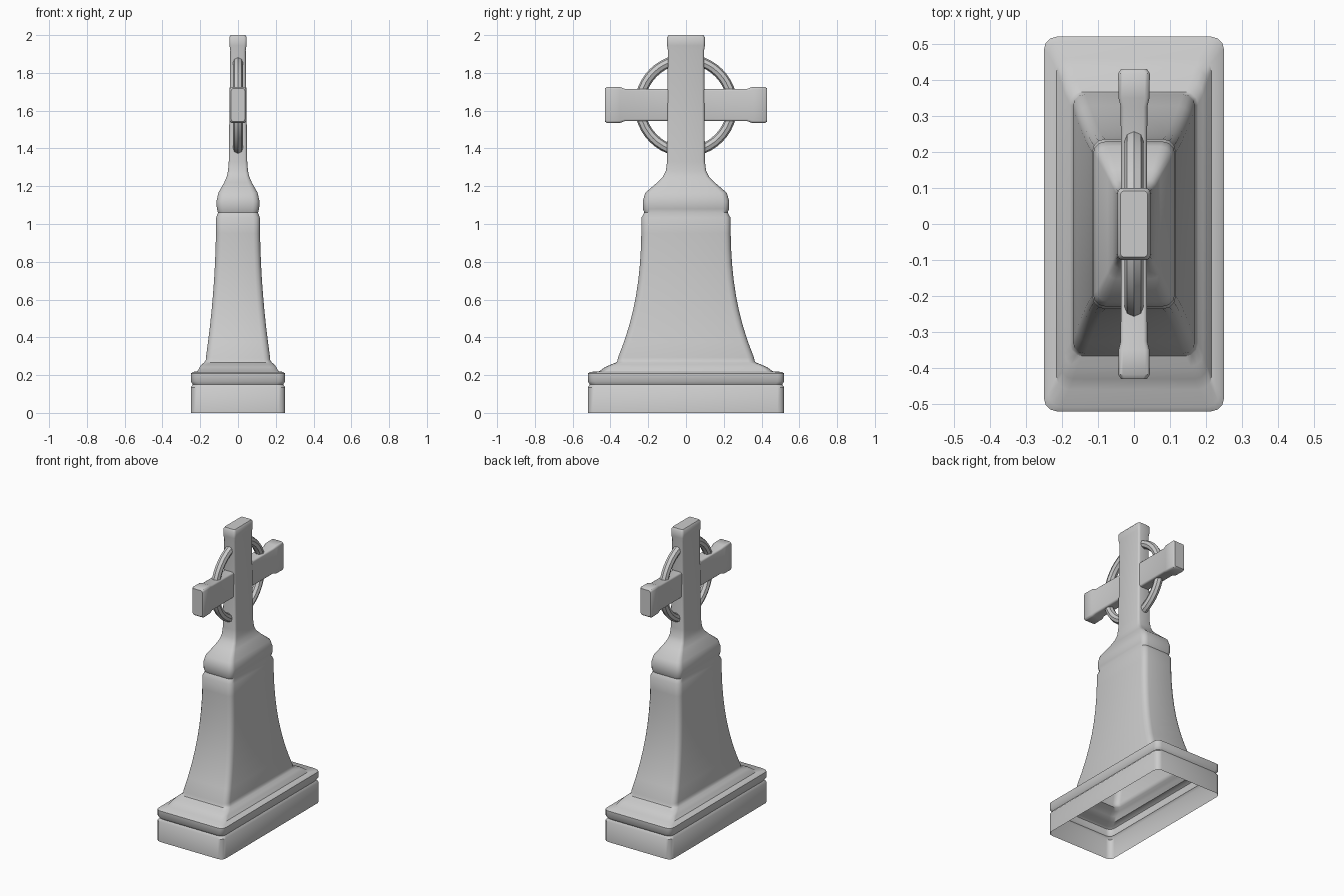
import bpy, bmesh
from math import pi, sin, cos

if "Cube" in bpy.data.objects:
    bpy.data.objects.remove(bpy.data.objects["Cube"])


def rounded_rect(hx, hy, steps=3):
    r = min(.035, .3 * hx)
    pts = []
    for k, (sx, sy) in enumerate([(1, 1), (-1, 1), (-1, -1), (1, -1)]):
        for i in range(steps + 1):
            a = (k + i / steps) * pi / 2
            pts.append((sx * (hx - r) + r * cos(a), sy * (hy - r) + r * sin(a)))
    return pts


def smooth(ob):
    bpy.ops.object.select_all(action='DESELECT')
    ob.select_set(True)
    bpy.context.view_layer.objects.active = ob
    bpy.ops.object.shade_smooth_by_angle(angle=0.7)


def loft(name, sections, location=(0, 0, 0), rotation=(0, 0, 0)):
    """Skin rounded rectangles (z, half x, half y); the bottom stays open."""
    bm = bmesh.new()
    rings = [[bm.verts.new((x, y, z)) for x, y in rounded_rect(hx, hy)]
             for z, hx, hy in sections]
    n = len(rings[0])
    for a, b in zip(rings, rings[1:]):
        for i in range(n):
            j = (i + 1) % n
            bm.faces.new((a[i], a[j], b[j], b[i]))
    bm.faces.new(rings[-1])
    me = bpy.data.meshes.new(name)
    bm.to_mesh(me)
    bm.free()
    ob = bpy.data.objects.new(name, me)
    bpy.context.collection.objects.link(ob)
    ob.location, ob.rotation_euler = location, rotation
    smooth(ob)


# Plinth: full-size outline with small insets for the groove and upper edge
plinth = [(z, .25 - d, .52 - d) for z, d in
          ((0, 0), (.135, 0), (.15, .011), (.167, 0), (.208, 0), (.217, .012))]
ledge = [(.22, .215, .46), (.242, .203, .43), (.257, .192, .395),
         (.268, .178, .367), (.28, .17, .362)]

# Pedestal: concave flare from wide foot to narrow neck
flare = []
for i in range(10):
    t = i / 9
    flare.append((.293 + .74 * t, .116 + .054 * (1 - t) ** 2,
                  .236 + .124 * (1 - t) ** 2.5))

# Collar, shoulder and upright of the cross
shoulder = [(1.06, .106, .221), (1.08, .112, .228), (1.12, .114, .229),
            (1.165, .104, .216), (1.22, .073, .152), (1.25, .06, .122),
            (1.28, .053, .107), (1.33, .049, .1)]
upright = [(1.92, .041, .096), (1.945, .045, .1), (1.988, .046, .1),
           (2.0, .038, .092)]
loft("monument_body", plinth + ledge + flare + shoulder + upright)

# Cross arms with flared ends
arm = [(.07, .036, .085), (.325, .037, .086), (.35, .043, .095),
       (.418, .044, .096), (.43, .036, .087)]
for side, label in ((1, "back"), (-1, "front")):
    loft("cross_arm_" + label, arm, (0, 0, 1.63), (-side * pi / 2, 0, 0))

# Ring arcs between the arms and the upright
cu = bpy.data.curves.new("halo_ring", 'CURVE')
cu.dimensions = '3D'
cu.bevel_depth = .027
cu.bevel_resolution = 2
R, N = .245, 9
for q in range(4):
    sp = cu.splines.new('POLY')
    sp.points.add(N - 1)
    for i, p in enumerate(sp.points):
        a = q * pi / 2 + .24 + (pi / 2 - .48) * i / (N - 1)
        p.co = (0, R * cos(a), 1.627 + R * sin(a), 1)
ring = bpy.data.objects.new("halo_ring", cu)
bpy.context.collection.objects.link(ring)
bpy.ops.object.select_all(action='DESELECT')
ring.select_set(True)
bpy.context.view_layer.objects.active = ring
bpy.ops.object.convert(target='MESH')
smooth(bpy.context.view_layer.objects.active)
